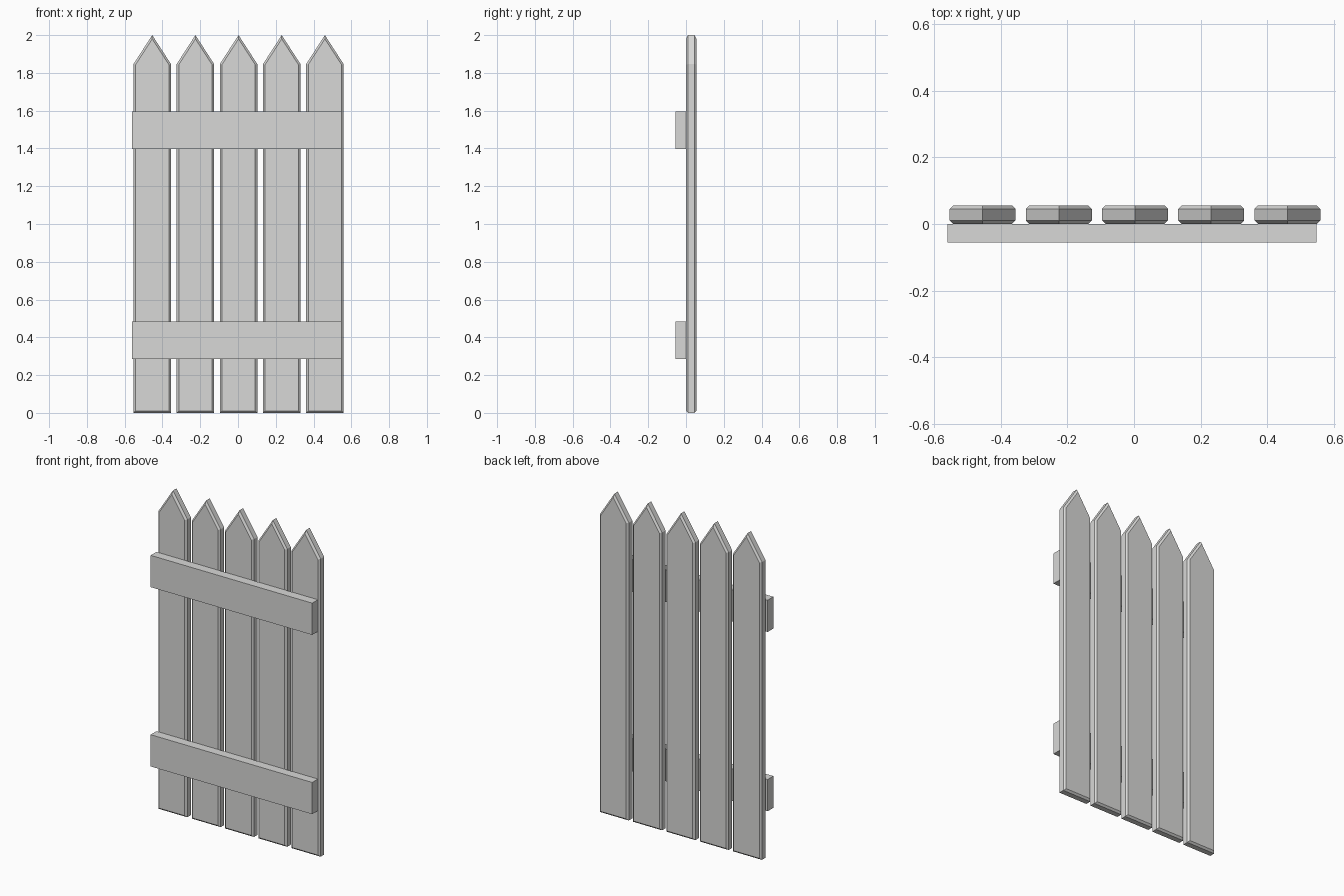
import bpy, bmesh

if "Cube" in bpy.data.objects:
    bpy.data.objects.remove(bpy.data.objects["Cube"])

mat = bpy.data.materials.new("pale grey wood")
mat.diffuse_color = (0.69, 0.69, 0.68, 1.0)
mat.use_nodes = True
mat.node_tree.nodes["Principled BSDF"].inputs["Base Color"].default_value = mat.diffuse_color

THICK = 0.056    # depth of pickets and rails
HALF_W = 0.099   # half picket width


def finish(bm, name):
    bmesh.ops.recalc_face_normals(bm, faces=bm.faces)
    mesh = bpy.data.meshes.new(name)
    bm.to_mesh(mesh)
    bm.free()
    mesh.materials.append(mat)
    obj = bpy.data.objects.new(name, mesh)
    bpy.context.collection.objects.link(obj)
    return obj


def picket(name, x):
    # pointed outline extruded backwards, front and back rims chamfered
    bm = bmesh.new()
    outline = [(-HALF_W, 0), (HALF_W, 0), (HALF_W, 1.847), (0, 2.0), (-HALF_W, 1.847)]
    face = bm.faces.new([bm.verts.new((x + px, 0, pz)) for px, pz in outline])
    ext = bmesh.ops.extrude_face_region(bm, geom=[face])
    back = [v for v in ext["geom"] if isinstance(v, bmesh.types.BMVert)]
    bmesh.ops.translate(bm, verts=back, vec=(0, THICK, 0))
    rims = [e for e in bm.edges if abs(e.verts[0].co.y - e.verts[1].co.y) < 1e-5]
    bmesh.ops.bevel(bm, geom=rims, offset=0.011, offset_type='OFFSET',
                    segments=1, affect='EDGES')
    finish(bm, name)


def rail(name, z0, z1, x0=-0.56, x1=0.548):
    bm = bmesh.new()
    bmesh.ops.create_cube(bm, size=1)
    bmesh.ops.scale(bm, vec=(x1 - x0, THICK, z1 - z0), verts=bm.verts)
    bmesh.ops.translate(bm, vec=((x0 + x1) / 2, -THICK / 2, (z0 + z1) / 2), verts=bm.verts)
    finish(bm, name)


# five pickets
for i in range(5):
    picket(f"picket_{i + 1}", 0.003 + (i - 2) * 0.2285)

# two cross rails on the front
rail("lower_rail", 0.286, 0.483)
rail("upper_rail", 1.398, 1.595)
